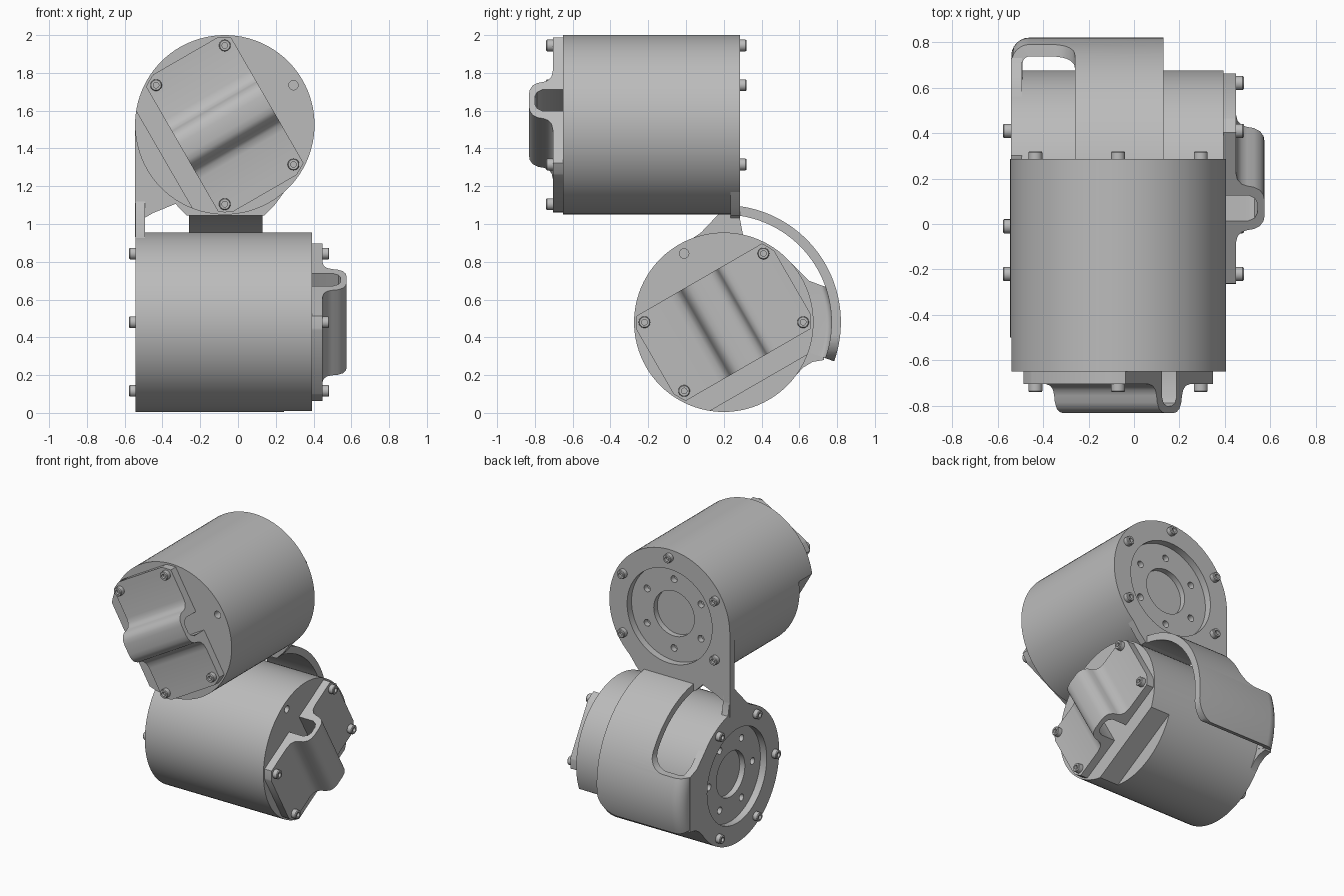
import bpy, bmesh
from math import sin, cos, pi, radians
from mathutils import Matrix, Vector

if "Cube" in bpy.data.objects:
    bpy.data.objects.remove(bpy.data.objects["Cube"])

grey = bpy.data.materials.new("metal_grey")
grey.use_nodes = True
GREY = (0.5, 0.5, 0.5, 1)
grey.diffuse_color = GREY
grey.node_tree.nodes["Principled BSDF"].inputs["Base Color"].default_value = GREY


def loft(bm, rings, loop=False):
    """Skin a list of closed point rings; cap the ends unless looped."""
    vs = [[bm.verts.new(p) for p in r] for r in rings]
    n = len(vs[0])
    pairs = list(zip(vs, vs[1:])) + ([(vs[-1], vs[0])] if loop else [])
    for a, b in pairs:
        for i in range(n):
            j = (i + 1) % n
            bm.faces.new((a[i], a[j], b[j], b[i]))
    if not loop:
        bm.faces.new(vs[0])
        bm.faces.new(vs[-1])


def prism(bm, outline, z0, z1):
    loft(bm, [[(x, y, z) for x, y in outline] for z in (z0, z1)])


def circle(r, n=96, cx=0, cy=0):
    return [(cx + r * cos(2 * pi * i / n), cy + r * sin(2 * pi * i / n)) for i in range(n)]


def polar(r, deg):
    return r * cos(radians(deg)), r * sin(radians(deg))


def lathe(bm, profile, n, cx=0, cy=0):
    """Turn a closed (radius, z) profile fully round the z axis."""
    loft(bm, [[(cx + r * cos(a), cy + r * sin(a), z) for r, z in profile]
              for a in (2 * pi * i / n for i in range(n))], loop=True)


def make(name, bm, matrix):
    bmesh.ops.remove_doubles(bm, verts=bm.verts, dist=1e-5)
    bmesh.ops.dissolve_degenerate(bm, edges=bm.edges, dist=1e-6)
    bmesh.ops.recalc_face_normals(bm, faces=bm.faces)
    mesh = bpy.data.meshes.new(name)
    bm.to_mesh(mesh)
    bm.free()
    mesh.materials.append(grey)
    ob = bpy.data.objects.new(name, mesh)
    ob.matrix_world = matrix
    bpy.context.collection.objects.link(ob)
    return ob


def carve(ob, cutter, operation="DIFFERENCE"):
    bpy.context.view_layer.update()
    mod = ob.modifiers.new("carve", "BOOLEAN")
    mod.object, mod.operation, mod.solver = cutter, operation, "EXACT"
    bpy.context.view_layer.objects.active = ob
    bpy.ops.object.modifier_apply(modifier=mod.name)
    bpy.data.objects.remove(cutter)


def smooth(ob):
    bpy.ops.object.select_all(action="DESELECT")
    ob.select_set(True)
    bpy.context.view_layer.objects.active = ob
    bpy.ops.object.shade_smooth_by_angle(angle=radians(32))


R, BACK, RIM = 0.475, -0.885, -0.935
BOLT = 0.42


def build_motor(prefix, frame, turn):
    m = frame @ Matrix.Rotation(radians(turn), 4, "Z")

    # Cylindrical housing with cable notch, shaft bore and threaded holes
    bm = bmesh.new()
    prism(bm, circle(R), BACK, 0)
    body = make(prefix + "_housing", bm, m)
    bm = bmesh.new()
    prism(bm, [(-0.6, -0.6), (-0.37, -0.6), (-0.37, 0.6), (-0.6, 0.6)], -0.15, 0.1)
    prism(bm, circle(0.025, 20, BOLT), -0.06, 0.1)
    prism(bm, circle(0.16, 48), BACK - 0.1, BACK + 0.04)
    for k in range(6):
        prism(bm, circle(0.024, 20, *polar(0.245, 60 * k)), BACK - 0.1, BACK + 0.04)
    carve(body, make("housing_cutter", bm, m))
    smooth(body)

    # End cover with hollow cable hump, corners trimmed to the housing
    half = [(0.065, 0), (0.42, 0), (0.42, 0.055), (0.18, 0.055), (0.145, 0.062), (0.122, 0.08),
            (0.112, 0.105), (0.106, 0.135), (0.09, 0.162), (0.065, 0.177), (0.035, 0.182)]
    channel = [(-0.065, 0.11), (-0.05, 0.138), (-0.025, 0.15),
               (0.025, 0.15), (0.05, 0.138), (0.065, 0.11)]
    profile = half + [(-p, h) for p, h in reversed(half)] + channel
    bm = bmesh.new()
    loft(bm, [[(q, p, h) for p, h in profile] for q in (-0.26, 0.26)])
    cover = make(prefix + "_end_cover", bm, m)
    bm = bmesh.new()
    prism(bm, circle(0.463), -0.1, 0.3)
    carve(cover, make("cover_trim", bm, m), "INTERSECT")
    smooth(cover)

    # Socket-head screws on the cover and on the mounting ring
    bm = bmesh.new()
    head = [(0, 0), (0.031, 0), (0.031, 0.03), (0.027, 0.035), (0.015, 0.035), (0.015, 0.015), (0, 0.015)]
    for a in (60, 120, -60, -120):
        lathe(bm, [(r, z + 0.055) for r, z in head], 18, *polar(BOLT, a))
    for a in (0, 60, 120, 180, -60):
        lathe(bm, [(r, RIM - z) for r, z in head], 18, *polar(BOLT, a))
    smooth(make(prefix + "_screws", bm, m))


def build_plate(name, frame, webs):
    # Mounting ring plus the webs that join it to the rest of the bracket
    bm = bmesh.new()
    lathe(bm, [(0.335, RIM), (R, RIM), (R, BACK), (0.335, BACK)], 96)
    for w in webs:
        prism(bm, w, RIM, BACK)
    smooth(make(name, bm, frame))


def axes(x, y, z, origin):
    m = Matrix((x, y, z)).transposed().to_4x4()
    m.translation = Vector(origin)
    return m


upper = axes((1, 0, 0), (0, 0, 1), (0, -1, 0), (-0.07, -0.65, 1.525))
lower = axes((0, 1, 0), (0, 0, 1), (1, 0, 0), (0.393, 0.2, 0.48))

build_motor("upper_motor", upper, 30)
build_motor("lower_motor", lower, 120)

column = [(-R, 0), (-R, -0.595), (-0.452, -0.595), (-0.445, -0.53), (-0.42, -0.49),
          (-0.38, -0.467), (-0.24, -0.41), (-0.24, -0.36), (-0.40, -0.15), (-0.43, 0)]
strap_root = [(-0.32, -0.345), (-0.25, -0.43), (-0.2, -0.48), (0.21, -0.48), (0.26, -0.43),
              (0.33, -0.335), (0.2, -0.38), (0, -0.42), (-0.2, -0.38)]
build_plate("upper_bracket_plate", upper, [column, strap_root])

neck = [(-0.2, 0.42), (-0.12, 0.475), (-0.03, 0.57), (0.035, 0.64), (0.085, 0.75),
        (0.085, 0.55), (0.1, 0.47), (0.12, 0.41), (0, 0.41)]
lug = [(0.36, 0.31), (0.40, 0.27), (0.45, 0.22), (0.53, 0.19), (0.53, -0.2), (0.47, -0.21),
       (0.42, -0.24), (0.37, -0.295), (0.35, -0.22), (0.41, 0), (0.36, 0.2)]
build_plate("lower_bracket_plate", lower, [neck, lug])

# Curved strap sweeping from the upper plate round the lower motor
corner = [polar(1, a) for a in range(180, 89, -15)]
section = ([(-0.54, 0.45)] + [(-0.46 + 0.08 * c, 0.54 + 0.08 * s) for c, s in corner]
           + [(0.13, 0.62), (0.13, 0.57)]
           + [(-0.46 + 0.03 * c, 0.54 + 0.03 * s) for c, s in reversed(corner)] + [(-0.49, 0.45)])
bm = bmesh.new()
loft(bm, [[(x, 0.2 + r * cos(a), 0.48 + r * sin(a)) for x, r in section]
          for a in (radians(-19.5 + 105.5 * i / 48) for i in range(49))])
strap = make("curved_strap", bm, Matrix())


# Rounded side opening, and rounded lower corner of the strap
def cut_along_y(outline):
    b = bmesh.new()
    loft(b, [[(x, y, z) for x, z in outline] for y in (0, 1.2)])
    carve(strap, make("strap_cutter", b, Matrix()))


r = 0.11
arc = [polar(r, a) for a in range(-90, 1, 10)]
cut_along_y([(-0.7, 0.67)] + [(-0.26 - r + c, 0.67 + r + s) for c, s in arc] + [(-0.26, 1.3), (-0.7, 1.3)])
r = 0.15
arc = [polar(r, a) for a in range(-90, 1, 10)]
cut_along_y([(0.13 - r + c + 0.001, 0.27 + r + s) for c, s in arc] + [(0.3, 0.27 + r), (0.3, 0.1), (0.13 - r, 0.1)])
smooth(strap)
